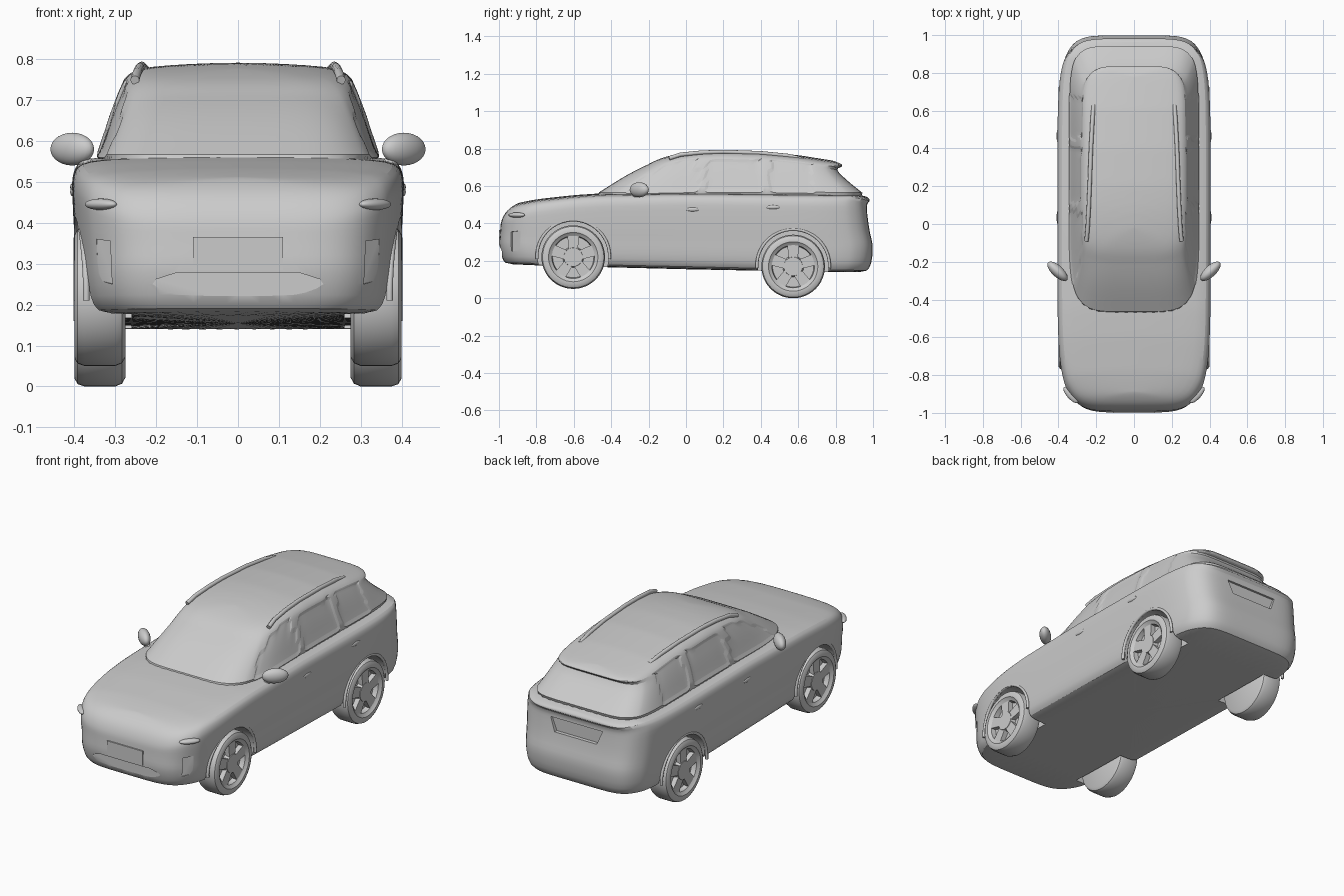
import bpy, bmesh, math
from mathutils import Vector

if "Cube" in bpy.data.objects:
    bpy.data.objects.remove(bpy.data.objects["Cube"])

grey = bpy.data.materials.new("light grey")
grey.use_nodes = True
colour = (0.6, 0.6, 0.6, 1)
grey.diffuse_color = colour
grey.node_tree.nodes["Principled BSDF"].inputs["Base Color"].default_value = colour


def finish(name, bm, angle=35):
    """Turn a bmesh into a smooth-shaded object."""
    bmesh.ops.recalc_face_normals(bm, faces=bm.faces)
    mesh = bpy.data.meshes.new(name)
    bm.to_mesh(mesh)
    bm.free()
    ob = bpy.data.objects.new(name, mesh)
    bpy.context.collection.objects.link(ob)
    mesh.materials.append(grey)
    smooth(ob, angle)
    return ob


def smooth(ob, angle=35):
    bpy.ops.object.select_all(action='DESELECT')
    ob.select_set(True)
    bpy.context.view_layer.objects.active = ob
    bpy.ops.object.shade_smooth_by_angle(angle=math.radians(angle))


def apply_mod(ob, kind, **settings):
    mod = ob.modifiers.new(kind.lower(), kind)
    for key, value in settings.items():
        setattr(mod, key, value)
    bpy.context.view_layer.objects.active = ob
    bpy.ops.object.modifier_apply(modifier=mod.name)


def curve_at(points, y):
    if y <= points[0][0]:
        return points[0][1]
    for (a, za), (b, zb) in zip(points, points[1:]):
        if y <= b:
            return za + (zb - za) * (y - a) / (b - a)
    return points[-1][1]


# Plan outline: a square's perimeter pushed onto a rounded superellipse
NE, NS = 14, 40
half = [(-1 + 2 * i / NE, -1) for i in range(NE)] + [(1, -1 + 2 * j / NS) for j in range(NS)]
square = half + [(-x, -y) for x, y in half]


def power(y):
    return 5.5 if y < 0 else 7


def ring(front, rear, width, height):
    pts = []
    for px, py in square:
        n = power(py)
        r = (abs(px) ** n + abs(py) ** n) ** (-1 / n)
        y = (front + rear) / 2 + (rear - front) / 2 * py * r
        pts.append((px * r * width, y, height(y)))
    return pts


def loft(rings):
    bm = bmesh.new()
    loops = [[bm.verts.new(p) for p in pts] for pts in rings]
    count = len(square)
    for a, b in zip(loops, loops[1:]):
        for i in range(count):
            j = (i + 1) % count
            bm.faces.new((a[i], a[j], b[j], b[i]))
    bm.faces.new(loops[0])
    bmesh.ops.remove_doubles(bm, verts=bm.verts, dist=1e-4)
    bmesh.ops.recalc_face_normals(bm, faces=bm.faces)
    return bm


# Lower body: side rows, then bonnet rows closing on the centre line
bonnet = [(-1, .465), (-.96, .487), (-.9, .51), (-.8, .53), (-.6, .552),
          (-.45, .562), (0, .57), (.9, .56), (1, .535)]
side_rows = [(.155, -.93, .93, .33), (.165, -.97, .97, .37), (.2, -.985, .992, .386),
             (.27, -1, 1, .393), (.31, -.997, .997, .394), (.36, -.993, .98, .4)]
top_rows = [(.08, -.992, .968, .406), (.06, -.988, .966, .405), (.035, -.975, .968, .399),
            (.018, -.955, .985, .386), (.008, -.93, .98, .34), (.002, -.9, .97, .2), (0, -.88, .96, 0)]
rings = [ring(f, r, w, lambda y, z=z: z - .023 * y * (1 - (z - .155) / .25)) for z, f, r, w in side_rows]
rings += [ring(f, r, w, lambda y, d=d: curve_at(bonnet, y) - d) for d, f, r, w in top_rows]
body = finish("body", loft(rings))
apply_mod(body, 'SUBSURF', levels=1)


# Cutters for arches and fascia recesses
def prism(outline, depth, place):
    """Extrude an xz outline along y, then place it."""
    bm = bmesh.new()
    face = bm.faces.new([bm.verts.new((x, -depth / 2, z)) for x, z in outline])
    ext = bmesh.ops.extrude_face_region(bm, geom=[face])
    for v in ext["geom"]:
        if isinstance(v, bmesh.types.BMVert):
            v.co.y += depth
    for v in bm.verts:
        v.co = place(v.co)
    return finish("cutter", bm)


def cut(target, cutter):
    cutter.hide_render = True
    apply_mod(target, 'BOOLEAN', operation='DIFFERENCE', object=cutter, solver='EXACT')
    bpy.data.objects.remove(cutter)


def turned(angle, origin):
    c, s = math.cos(angle), math.sin(angle)
    return lambda p: Vector((c * p.x - s * p.y, s * p.x + c * p.y, p.z)) + Vector(origin)


axles = {"front": (-.603, .22), "rear": (.573, .17)}
arch = [(.19 * math.cos(k * math.tau / 48), .19 * math.sin(k * math.tau / 48)) for k in range(48)]
for side in (-1, 1):
    for y, z in axles.values():
        cut(body, prism(arch, .34, turned(math.pi / 2, (side * .43, y, z + .004))))
    vent = [(-.03, -.055), (.028, -.045), (.03, .055), (-.03, .05)]
    cut(body, prism([(side * x, z) for x, z in vent], .06,
                    turned(side * .8, (side * .345, -.927, .305))))
intake = [(-.24, .208), (.24, .208), (.2, .262), (.15, .278), (-.15, .278), (-.2, .262)]
cut(body, prism(intake, .1, turned(0, (0, -1.034, 0))))
cut(body, prism([(-.13, .4), (.13, .4), (.16, .475), (-.16, .475)], .1, turned(0, (0, 1.005, 0))))
smooth(body)

# Cabin: glasshouse walls, spoiler lip and crowned roof
roof = [(-.2, .745), (-.12, .764), (-.03, .778), (.08, .789), (.2, .793), (.4, .786),
        (.61, .765), (.83, .73)]
wall_rows = [(0, -.52, .975, .357), (.15, -.468, .948, .344), (.4, -.395, .89, .326),
             (.675, -.31, .835, .304), (.88, -.232, .797, .283), (.93, -.21, .828, .275), (1, -.175, .838, .255)]
roof_rows = [(.011, -.13, .83, .22), (.004, -.06, .8, .12), (0, 0, .77, 0)]
rings = [ring(f, r, w, lambda y, t=t: .535 + (curve_at(roof, y) - .02 - .535) * t) for t, f, r, w in wall_rows]
rings += [ring(f, r, w, lambda y, d=d: curve_at(roof, y) - d) for d, f, r, w in roof_rows]
bm = loft(rings)

# Side windows, recessed between the pillars
for low, high in ((-.29, .06), (.1, .41), (.45, .67)):
    for side in (-1, 1):
        panes = []
        for f in bm.faces:
            c = f.calc_center_median()
            if f.normal.x * side > .75 and low < c.y < high and .575 < c.z < .745:
                panes.append(f)
        if panes:
            bmesh.ops.inset_region(bm, faces=panes, thickness=.008, depth=-.006)
cabin = finish("cabin", bm)
apply_mod(cabin, 'SUBSURF', levels=1)
smooth(cabin)


# Wheels: turned tyre with a dished rim, hub and five broad spokes
def make_wheel(name, side, y, z):
    bm = bmesh.new()
    profile = [(.275, 0), (.275, .148), (.283, .163), (.3, .17), (.375, .17), (.392, .164), (.4, .15),
               (.4, .132), (.393, .124), (.387, .114), (.36, .11), (.36, 0)]
    verts = [bm.verts.new((x, 0, r)) for x, r in profile]
    edges = [bm.edges.new(pair) for pair in zip(verts, verts[1:])]
    bmesh.ops.spin(bm, geom=verts + edges, cent=(0, 0, 0), axis=(1, 0, 0),
                   angle=math.tau, steps=48, use_duplicate=False)
    bmesh.ops.remove_doubles(bm, verts=bm.verts, dist=1e-4)
    hub = bmesh.ops.create_cone(bm, cap_ends=True, segments=30, radius1=.058, radius2=.05, depth=.035)["verts"]
    for v in hub:
        v.co = (.372 + v.co.z, v.co.x, v.co.y)
    for k in range(5):
        a = math.tau * k / 5
        spoke = bmesh.ops.create_cube(bm, size=1)["verts"]
        for v in spoke:
            out = .04 + (v.co.z + .5) * .078
            wide = v.co.y * (.05 + (v.co.z + .5) * .012)
            v.co = (.37 + v.co.x * .034, wide * math.cos(a) - out * math.sin(a),
                    wide * math.sin(a) + out * math.cos(a))
    for v in bm.verts:
        v.co = (v.co.x * side, v.co.y + y, v.co.z + z)
    finish(name, bm)


def tube(name, points, radius):
    data = bpy.data.curves.new(name, 'CURVE')
    data.dimensions = '3D'
    data.bevel_depth = radius
    data.use_fill_caps = True
    spline = data.splines.new('POLY')
    spline.points.add(len(points) - 1)
    for p, co in zip(spline.points, points):
        p.co = (*co, 1)
    data.materials.append(grey)
    ob = bpy.data.objects.new(name, data)
    bpy.context.collection.objects.link(ob)


def pod(name, centre, size, turn=0):
    bm = bmesh.new()
    bmesh.ops.create_uvsphere(bm, u_segments=24, v_segments=14, radius=1)
    place = turned(turn, centre)
    for v in bm.verts:
        v.co = place(Vector([a * b for a, b in zip(v.co, size)]))
    finish(name, bm, 60)


for side, label in ((1, "left"), (-1, "right")):
    for end, (y, z) in axles.items():
        make_wheel(f"{end}_{label}_wheel", side, y, z)
        # Arch lip follows the plan curve of the body side
        lip = []
        for k in range(33):
            a = math.radians(-4 + 188 * k / 32)
            ly = y + .194 * math.cos(a)
            n = power(ly)
            lip.append((side * .394 * (1 - abs(ly) ** n) ** (1 / n), ly, z + .004 + .194 * math.sin(a)))
        tube(f"{end}_{label}_arch_lip", lip, .008)
    # Mirrors, handles, roof rails and headlamp ridges
    pod(f"{label}_mirror", (side * .405, -.25, .58), (.068, .03, .04), side * .75)
    tube(f"{label}_mirror_stem", [(side * .345, -.28, .525), (side * .365, -.275, .54), (side * .39, -.26, .565)], .016)
    for place, y, z in (("front", .035, .475), ("rear", .465, .487)):
        pod(f"{label}_{place}_handle", (side * .402, y, z), (.008, .038, .011))
    rail = [(.252, -.09), (.246, -.03), (.24, .08), (.235, .2), (.228, .4), (.22, .55), (.214, .63)]
    tube(f"{label}_roof_rail", [(side * x, y, curve_at(roof, y) - (.016 if 0 < i < 6 else .026) + .006)
                                for i, (x, y) in enumerate(rail)], .011)
    pod(f"{label}_headlamp", (side * .335, -.905, .445), (.055, .02, .014), side * .85)

# Front plate panel
prism([(-.11, .285), (.11, .285), (.11, .365), (-.11, .365)], .009, turned(0, (0, -.996, 0))).name = "front_plate"
